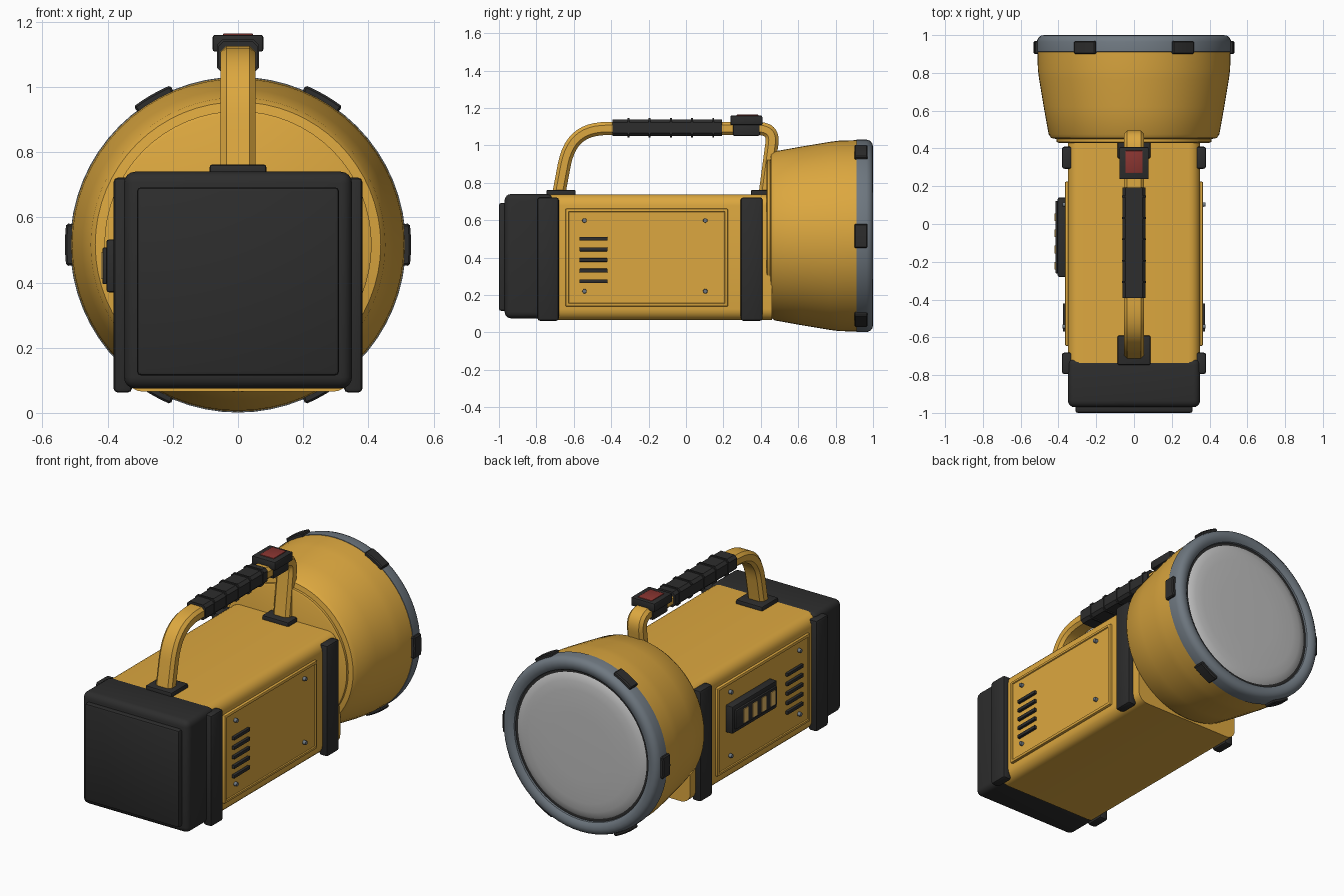
import bpy, bmesh, math
from mathutils import Matrix, Vector
from mathutils.geometry import interpolate_bezier

if "Cube" in bpy.data.objects:
    bpy.data.objects.remove(bpy.data.objects["Cube"])

HEAD_Z = 0.516  # height of the lamp axis


def material(name, r, g, b):
    m = bpy.data.materials.new(name)
    m.use_nodes = True
    m.diffuse_color = (r, g, b, 1)
    m.node_tree.nodes["Principled BSDF"].inputs["Base Color"].default_value = (r, g, b, 1)
    return m


YELLOW = material("yellow plastic", 0.72, 0.39, 0.05)
BLACK = material("black rubber", 0.026, 0.026, 0.026)
GREY = material("grey metal", 0.16, 0.19, 0.22)
LENS = material("pale lens", 0.52, 0.52, 0.52)
RED = material("red button", 0.25, 0.035, 0.03)
AMBER = material("amber light", 0.8, 0.5, 0.13)


def finish(bm, name, mat, angle=35):
    bmesh.ops.recalc_face_normals(bm, faces=bm.faces)
    me = bpy.data.meshes.new(name)
    bm.to_mesh(me)
    bm.free()
    me.materials.append(mat)
    me.shade_smooth()
    me.set_sharp_from_angle(angle=math.radians(angle))
    ob = bpy.data.objects.new(name, me)
    bpy.context.collection.objects.link(ob)
    return ob


def block(lo, hi, bevel=0.0, segments=2, edges=None):
    """Box between two corners, with rounded edges."""
    bm = bmesh.new()
    bmesh.ops.create_cube(bm, size=1)
    lo, hi = Vector(lo), Vector(hi)
    for v in bm.verts:
        v.co = Vector(((lo[i] + hi[i]) / 2 + v.co[i] * (hi[i] - lo[i]) for i in range(3)))
    if bevel:
        chosen = [e for e in bm.edges if edges is None or edges(e)]
        bmesh.ops.bevel(bm, geom=chosen, offset=bevel, segments=segments,
                        profile=0.5, affect="EDGES")
    return bm


def box(name, lo, hi, mat, bevel=0.0, segments=2):
    return finish(block(lo, hi, bevel, segments), name, mat)


def side_box(name, s, x, y, z, mat, bevel=0.0):
    """Box on one side of the body, s is +1 or -1."""
    xs = sorted((s * x[0], s * x[1]))
    return box(name, (xs[0], y[0], z[0]), (xs[1], y[1], z[1]), mat, bevel)


def lathe(name, profile, mat, steps=64):
    """Turn (radius, y) points around the lamp axis."""
    bm = bmesh.new()
    vs = [bm.verts.new((r, y, 0)) for r, y in profile]
    es = [bm.edges.new(p) for p in zip(vs, vs[1:])]
    bmesh.ops.spin(bm, geom=vs + es, cent=(0, 0, 0), axis=(0, 1, 0),
                   angle=math.tau, steps=steps, use_merge=True)
    bmesh.ops.remove_doubles(bm, verts=bm.verts, dist=1e-4)
    bmesh.ops.translate(bm, verts=bm.verts, vec=(0, 0, HEAD_Z))
    return finish(bm, name, mat)


def sweep(name, path, w, h, c, mat):
    """Chamfered rectangle swept along (y, z) points in the middle plane."""
    section = [(w, h - c), (w - c, h), (c - w, h), (-w, h - c),
               (-w, c - h), (c - w, -h), (w - c, -h), (w, c - h)]
    bm = bmesh.new()
    rings = []
    for i, p in enumerate(path):
        t = (path[min(i + 1, len(path) - 1)] - path[max(i - 1, 0)]).normalized()
        n = Vector((-t.y, t.x))
        rings.append([bm.verts.new((a, p.x + n.x * b, p.y + n.y * b)) for a, b in section])
    for r0, r1 in zip(rings, rings[1:]):
        for k in range(len(section)):
            j = (k + 1) % len(section)
            bm.faces.new((r0[k], r0[j], r1[j], r1[k]))
    bm.faces.new(rings[0])
    bm.faces.new(rings[-1])
    return finish(bm, name, mat)


# Body with rounded long edges, and the end cap
long_edge = lambda e: abs(e.verts[0].co.y - e.verts[1].co.y) > 0.1
finish(block((-0.35, -0.75, 0.065), (0.35, 0.46, 0.738), 0.06, 5, long_edge),
       "body", YELLOW)
box("end_cap", (-0.35, -0.97, 0.075), (0.35, -0.71, 0.74), BLACK, 0.035, 4)
box("end_plate", (-0.31, -1.0, 0.115), (0.31, -0.95, 0.692), BLACK, 0.012)

# Lamp head, rim and lens
lathe("lamp_head", [(0, 0.43), (0.40, 0.43), (0.41, 0.435), (0.41, 0.45), (0.438, 0.455),
                    (0.452, 0.475), (0.478, 0.62), (0.503, 0.77), (0.509, 0.82),
                    (0.512, 0.92), (0.47, 0.93)], YELLOW)
lathe("lamp_rim", [(0.49, 0.91), (0.515, 0.912), (0.515, 0.965), (0.508, 0.985), (0.493, 0.997),
                   (0.475, 1.0), (0.455, 0.996), (0.44, 0.985), (0.435, 0.95)], GREY)
lathe("lens_gasket", [(0.44, 0.95), (0.44, 0.974), (0.42, 0.974), (0.42, 0.95)], BLACK)
lathe("lens", [(0.428, 0.95), (0.426, 0.972), (0.41, 0.982), (0.38, 0.99),
               (0.33, 0.995), (0.2, 0.998), (0, 0.999)], LENS)

# Six curved clips around the rim
for k in range(6):
    bm = block((-0.063, 0.9, 0.49), (0.063, 0.97, 0.531), 0.006, 1)
    for i in range(-2, 3):
        bmesh.ops.bisect_plane(bm, geom=bm.verts[:] + bm.edges[:] + bm.faces[:],
                               plane_co=(i * 0.02, 0, 0), plane_no=(1, 0, 0))
    for v in bm.verts:
        a, r = v.co.x / 0.51, v.co.z
        v.co = (r * math.sin(a), v.co.y, r * math.cos(a))
    turn = Matrix.Rotation(math.radians(30 + 60 * k), 4, "Y")
    bmesh.ops.transform(bm, verts=bm.verts, matrix=Matrix.Translation((0, 0, HEAD_Z)) @ turn)
    finish(bm, f"rim_clip_{k + 1}", BLACK)

# Side panels with a grooved border, straps, vents and screws
for s, side in ((1, "left"), (-1, "right")):
    xs = sorted((s * 0.33, s * 0.366))
    bm = block((xs[0], -0.645, 0.138), (xs[1], 0.225, 0.662), 0.008, 2)
    face = max(bm.faces, key=lambda f: f.normal.x * s * f.calc_area())
    bmesh.ops.inset_region(bm, faces=[face], thickness=0.012)
    bmesh.ops.inset_region(bm, faces=[face], thickness=0.004, depth=-0.006)
    finish(bm, f"{side}_panel", YELLOW)
    side_box(f"{side}_rear_strap", s, (0.325, 0.382), (0.292, 0.41), (0.062, 0.722), BLACK, 0.014)
    side_box(f"{side}_front_strap", s, (0.325, 0.382), (-0.795, -0.68), (0.062, 0.722), BLACK, 0.014)
    for i in range(5):
        z = 0.274 + i * 0.0565
        side_box(f"{side}_vent_{i + 1}", s, (0.35, 0.376), (-0.57, -0.42),
                 (z - 0.01, z + 0.01), BLACK, 0.003)
    for i, (y, z) in enumerate((y, z) for y in (-0.543, 0.103) for z in (0.22, 0.598)):
        bm = bmesh.new()
        bmesh.ops.create_cone(bm, cap_ends=True, segments=12, radius1=0.013,
                              radius2=0.011, depth=0.03)
        bmesh.ops.transform(bm, verts=bm.verts, matrix=Matrix.Translation((s * 0.363, y, z))
                            @ Matrix.Rotation(s * math.pi / 2, 4, "Y"))
        finish(bm, f"{side}_screw_{i + 1}", GREY)

# Charge indicator on the right side
side_box("indicator_base", -1, (0.35, 0.404), (-0.28, 0.14), (0.37, 0.532), BLACK, 0.008)
side_box("indicator_face", -1, (0.39, 0.416), (-0.262, 0.122), (0.395, 0.507), BLACK, 0.005)
for i in range(4):
    y = -0.22 + i * 0.085
    side_box(f"indicator_light_{i + 1}", -1, (0.412, 0.42), (y - 0.02, y + 0.02),
             (0.41, 0.492), AMBER)

# Carrying handle
bend = lambda *pts: interpolate_bezier(*[Vector(p) for p in pts], 12)
path = ([Vector((-0.682, 0.73))]
        + bend((-0.65, 0.9), (-0.622, 1.035), (-0.55, 1.09), (-0.42, 1.09))
        + bend((0.38, 1.09), (0.45, 1.09), (0.468, 1.06), (0.458, 1.0))
        + [Vector((0.422, 0.73))])
sweep("handle", path, 0.053, 0.035, 0.017, YELLOW)
for name, y in (("front_foot", -0.668), ("rear_foot", 0.425)):
    box("handle_" + name, (-0.087, y - 0.078, 0.72), (0.087, y + 0.078, 0.762), BLACK, 0.008)

# Ribbed grip
grip = lambda a, b: [Vector((a, 1.094)), Vector((b, 1.094))]
sweep("grip", grip(-0.392, 0.192), 0.061, 0.045, 0.016, BLACK)
for i in range(5):
    y = -0.308 + i * 0.1135
    sweep(f"grip_rib_{i + 1}", grip(y - 0.005, y + 0.005), 0.064, 0.052, 0.016, BLACK)

# Switch
box("switch_housing", (-0.078, 0.237, 1.108), (0.078, 0.408, 1.16), BLACK, 0.008)
box("switch_collar", (-0.06, 0.25, 1.05), (0.06, 0.395, 1.12), BLACK, 0.01)
box("switch_button", (-0.046, 0.27, 1.15), (0.046, 0.388, 1.164), RED, 0.003)
